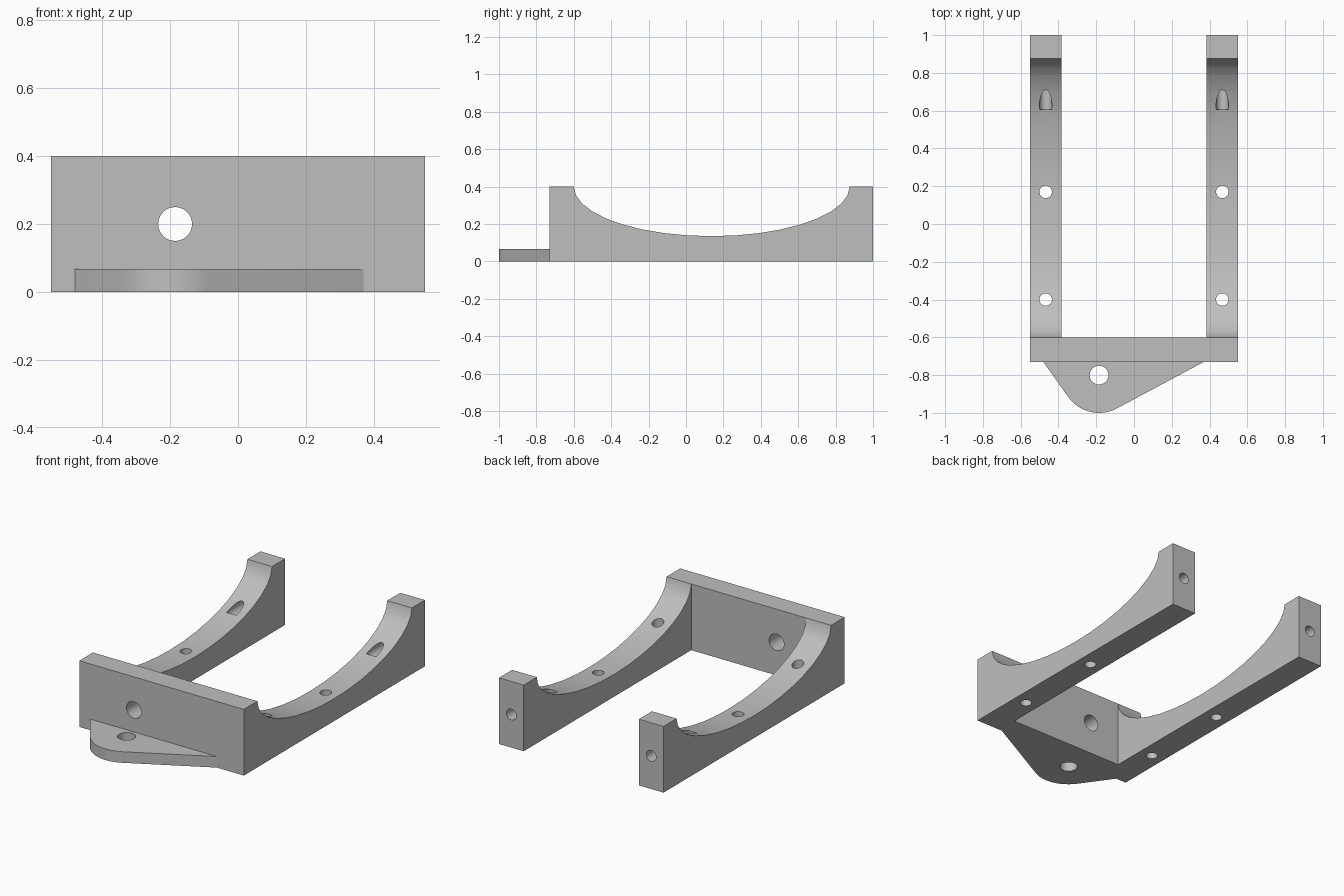
import bpy
import bmesh
import math
from mathutils import Matrix, Vector

cube = bpy.data.objects.get("Cube")
if cube:
    bpy.data.objects.remove(cube, do_unlink=True)

GREY = (0.52, 0.52, 0.52, 1)
material = bpy.data.materials.new("plain grey")
material.use_nodes = True
material.diffuse_color = GREY
material.node_tree.nodes["Principled BSDF"].inputs["Base Color"].default_value = GREY

HALF_WIDTH, ARM_INNER, HEIGHT = 0.55, 0.385, 0.4
FRONT, WALL_BACK, BACK = -0.73, -0.6, 1.0
HOLE_X, HOLE_Z = -0.185, 0.2


def add_object(name, bm):
    bmesh.ops.recalc_face_normals(bm, faces=bm.faces)
    mesh = bpy.data.meshes.new(name)
    bm.to_mesh(mesh)
    bm.free()
    obj = bpy.data.objects.new(name, mesh)
    bpy.context.collection.objects.link(obj)
    mesh.materials.append(material)
    return obj


def extrude(name, points, direction):
    """Solid made by sweeping a flat outline along a direction."""
    bm = bmesh.new()
    face = bm.faces.new([bm.verts.new(p) for p in points])
    swept = bmesh.ops.extrude_face_region(bm, geom=[face])["geom"]
    verts = [v for v in swept if isinstance(v, bmesh.types.BMVert)]
    bmesh.ops.translate(bm, verts=verts, vec=direction)
    return add_object(name, bm)


def drill(obj, start, end, radius):
    """Cut a round hole between two points."""
    start, end = Vector(start), Vector(end)
    axis = end - start
    turn = axis.to_track_quat("Z", "Y").to_matrix().to_4x4()
    bm = bmesh.new()
    bmesh.ops.create_cone(bm, cap_ends=True, segments=24, radius1=radius,
                          radius2=radius, depth=axis.length,
                          matrix=Matrix.Translation((start + end) / 2) @ turn)
    cutter = add_object("hole_cutter", bm)
    cutter.hide_render = True
    mod = obj.modifiers.new("hole", "BOOLEAN")
    mod.operation, mod.solver, mod.object = "DIFFERENCE", "EXACT", cutter
    bpy.context.view_layer.objects.active = obj
    bpy.ops.object.modifier_apply(modifier=mod.name)
    bpy.data.objects.remove(cutter, do_unlink=True)


def finish(obj):
    bpy.ops.object.select_all(action="DESELECT")
    obj.select_set(True)
    bpy.context.view_layer.objects.active = obj
    bpy.ops.object.shade_smooth_by_angle(angle=math.radians(32))


# Front wall with one round hole
wall = extrude("front_wall",
               [(-HALF_WIDTH, FRONT, 0), (HALF_WIDTH, FRONT, 0),
                (HALF_WIDTH, FRONT, HEIGHT), (-HALF_WIDTH, FRONT, HEIGHT)],
               (0, WALL_BACK - FRONT, 0))
drill(wall, (HOLE_X, FRONT - 0.1, HOLE_Z), (HOLE_X, WALL_BACK + 0.1, HOLE_Z), 0.05)
finish(wall)

# Two arms with an elliptical cradle scooped from the top
ARC_END, DIP, STEPS = 0.875, 0.265, 18
middle, reach = (WALL_BACK + ARC_END) / 2, (ARC_END - WALL_BACK) / 2
profile = [(WALL_BACK, 0), (BACK, 0), (BACK, HEIGHT)]
for i in range(STEPS + 1):
    a = math.pi * i / STEPS
    profile.append((middle + reach * math.cos(a), HEIGHT - DIP * math.sin(a)))

for name, side in (("left_arm", 1), ("right_arm", -1)):
    arm = extrude(name, [(side * ARM_INNER, y, z) for y, z in profile],
                  (side * (HALF_WIDTH - ARM_INNER), 0, 0))
    x = side * (HALF_WIDTH + ARM_INNER) / 2
    for y in (-0.4, 0.17):
        drill(arm, (x, y, -0.1), (x, y, 0.5), 0.033)
    drill(arm, (x, 0.605, HOLE_Z), (x, BACK + 0.1, HOLE_Z), 0.033)
    finish(arm)

# Rounded mounting tab at the foot of the wall
TAB_Y, TAB_RADIUS, TAB_HEIGHT = -0.8, 0.2, 0.067
outline = [(0.37, FRONT, 0), (-0.48, FRONT, 0)]
for i in range(13):
    a = math.radians(215 + (298 - 215) * i / 12)
    outline.append((HOLE_X + TAB_RADIUS * math.cos(a),
                    TAB_Y + TAB_RADIUS * math.sin(a), 0))
tab = extrude("mounting_tab", outline, (0, 0, TAB_HEIGHT))
drill(tab, (HOLE_X, TAB_Y, -0.1), (HOLE_X, TAB_Y, 0.2), 0.05)
finish(tab)
